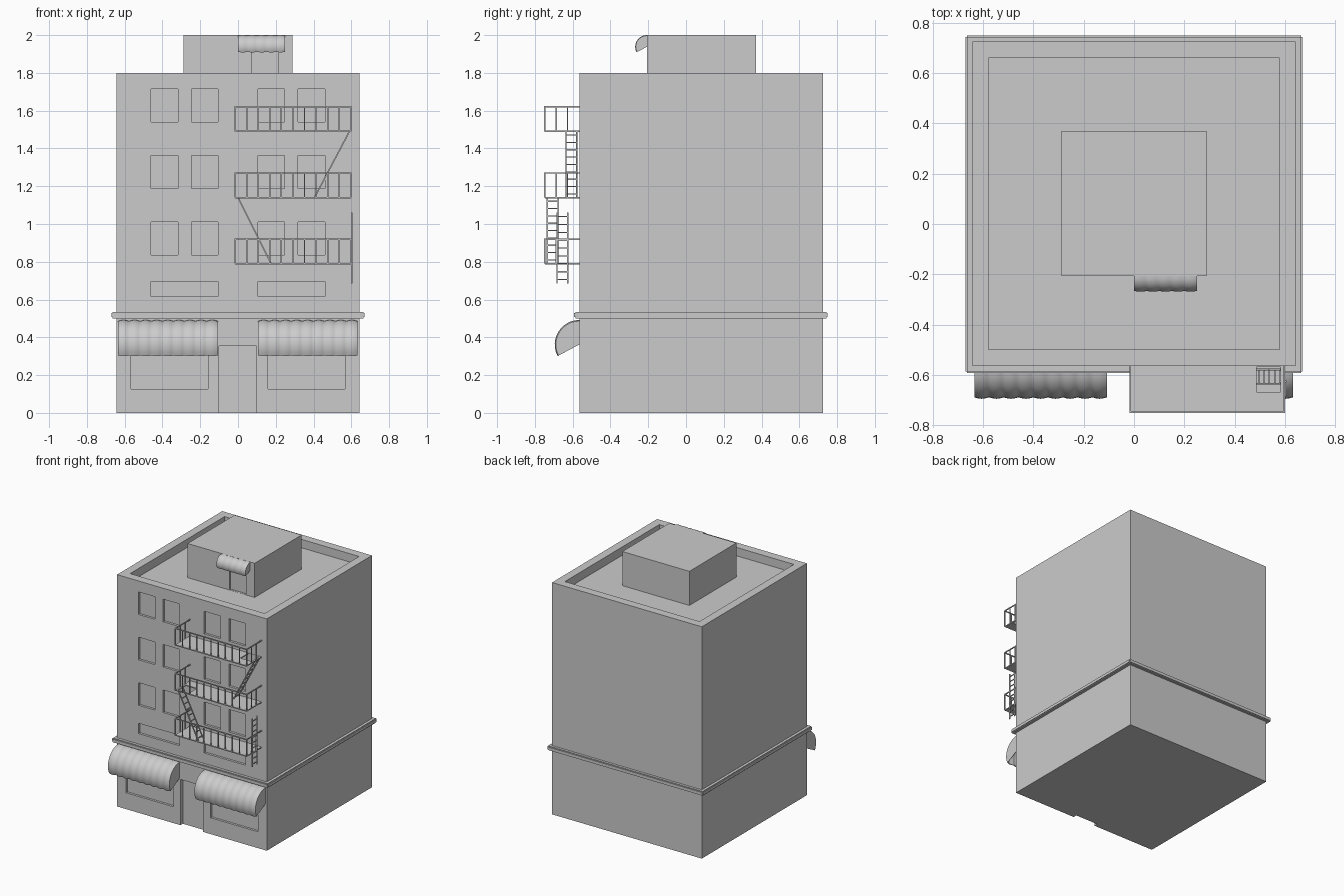
import bpy, bmesh, math
from mathutils import Vector, Matrix

if "Cube" in bpy.data.objects:
    bpy.data.objects.remove(bpy.data.objects["Cube"])

FRONT, BACK, HALF = -0.565, 0.725, 0.643


def add_box(bm, x0, x1, y0, y1, z0, z1):
    m = Matrix.Translation(((x0 + x1) / 2, (y0 + y1) / 2, (z0 + z1) / 2)) @ \
        Matrix.Diagonal((x1 - x0, y1 - y0, z1 - z0, 1))
    bmesh.ops.create_cube(bm, size=1, matrix=m)


def add_bar(bm, a, b, t=0.007):
    a, b = Vector(a), Vector(b)
    d = b - a
    m = Matrix.Translation((a + b) / 2) @ d.to_track_quat('Z', 'Y').to_matrix().to_4x4() @ \
        Matrix.Diagonal((t, t, d.length, 1))
    bmesh.ops.create_cube(bm, size=1, matrix=m)


def finish(bm, name):
    bmesh.ops.recalc_face_normals(bm, faces=bm.faces)
    me = bpy.data.meshes.new(name)
    bm.to_mesh(me)
    bm.free()
    ob = bpy.data.objects.new(name, me)
    bpy.context.collection.objects.link(ob)
    return ob


def apply_mod(ob, mod):
    bpy.ops.object.select_all(action='DESELECT')
    bpy.context.view_layer.objects.active = ob
    ob.select_set(True)
    bpy.ops.object.modifier_apply(modifier=mod.name)


def box_with_recesses(name, box, recesses):
    bm = bmesh.new()
    add_box(bm, *box)
    ob = finish(bm, name)
    bm = bmesh.new()
    for r in recesses:
        add_box(bm, *r)
    cutter = finish(bm, name + "_cutter")
    cutter.hide_render = True
    mod = ob.modifiers.new("Recess", 'BOOLEAN')
    mod.operation, mod.solver, mod.object = 'DIFFERENCE', 'EXACT', cutter
    apply_mod(ob, mod)
    bpy.data.objects.remove(cutter)
    return ob


# Main block with windows, sign panels, shop fronts, door and sunken roof
def wall_cut(x0, x1, z0, z1, depth=0.018):
    return (x0, x1, FRONT - 0.1, FRONT + depth, z0, z1)


cuts = [(-0.578, 0.578, -0.498, 0.66, 1.735, 2.1), wall_cut(-0.1, 0.097, -0.1, 0.355, 0.03)]
for s in (-1, 1):
    def mirrored(a, b, z0, z1):
        cuts.append(wall_cut(*sorted((s * a, s * b)), z0, z1))
    for z in (0.835, 1.188, 1.54):
        mirrored(0.105, 0.247, z, z + 0.175)
        mirrored(0.317, 0.46, z, z + 0.175)
    mirrored(0.105, 0.46, 0.615, 0.695)
    mirrored(0.16, 0.567, 0.127, 0.43)
box_with_recesses("building", (-HALF, HALF, FRONT, BACK, 0, 1.8), cuts)

# Rooftop stair house with door
box_with_recesses("stair_house", (-0.288, 0.288, -0.207, 0.37, 1.73, 2.0),
                  [(0.072, 0.215, -0.3, -0.192, 1.736, 1.935)])

# Ledge around the building above the shops
bm = bmesh.new()
add_box(bm, -0.67, 0.67, -0.592, 0.75, 0.501, 0.534)
bmesh.ops.bevel(bm, geom=list(bm.edges), offset=0.006, segments=2, affect='EDGES')
finish(bm, "ledge")


# Scalloped quarter-round awnings
def awning(name, x0, x1, y, z, radius, waves, steps=6, arc=12):
    bm = bmesh.new()
    n = waves * steps
    rows = []
    for i in range(n + 1):
        x = x0 + (x1 - x0) * i / n
        r = radius * (0.955 + 0.045 * abs(math.sin(math.pi * i / steps)))
        rows.append([bm.verts.new((x, y - r * math.cos(t), z + r * math.sin(t)))
                     for t in (math.radians(90 - 118 * j / arc) for j in range(arc + 1))])
    for a, b in zip(rows, rows[1:]):
        for j in range(arc):
            bm.faces.new((a[j], b[j], b[j + 1], a[j + 1]))
    for row, x in ((rows[0], x0), (rows[-1], x1)):
        c = bm.verts.new((x, y, z))
        for j in range(arc):
            bm.faces.new((c, row[j], row[j + 1]))
    ob = finish(bm, name)
    mod = ob.modifiers.new("Thickness", 'SOLIDIFY')
    mod.thickness, mod.offset = 0.004, -1
    apply_mod(ob, mod)
    bpy.ops.object.shade_smooth_by_angle(angle=math.radians(35))


awning("left_awning", -0.635, -0.107, FRONT, 0.362, 0.13, 9)
awning("right_awning", 0.107, 0.632, FRONT, 0.362, 0.13, 9)
awning("roof_awning", 0.0, 0.25, -0.207, 1.938, 0.062, 5)

# Fire escape landings with hatch holes
X0, X1, Y0 = -0.015, 0.597, -0.747
LEVELS = (0.79, 1.14, 1.49)
hatches = (None, (0.0, 0.096, -0.74, -0.64), (0.487, 0.583, -0.668, -0.568))
bm = bmesh.new()
for z, h in zip(LEVELS, hatches):
    lo, hi = z - 0.004, z + 0.004
    if h:
        a, b, c, d = h
        add_box(bm, X0, a, Y0, FRONT, lo, hi)
        add_box(bm, b, X1, Y0, FRONT, lo, hi)
        add_box(bm, a, b, Y0, c, lo, hi)
        add_box(bm, a, b, d, FRONT, lo, hi)
    else:
        add_box(bm, X0, X1, Y0, FRONT, lo, hi)
finish(bm, "fire_escape_landings")

# Fire escape railings
bm = bmesh.new()
for z in LEVELS:
    top = z + 0.13
    add_bar(bm, (X0, Y0, top), (X1, Y0, top))
    for i in range(11):
        x = X0 + (X1 - X0) * i / 10
        add_bar(bm, (x, Y0, z), (x, Y0, top))
    for x in (X0, X1):
        add_bar(bm, (x, Y0, top), (x, FRONT, top))
        for y in (-0.687, -0.627):
            add_bar(bm, (x, y, z), (x, y, top))
finish(bm, "fire_escape_railings")


# Fire escape ladders
def ladder(name, top, bottom, y0, y1, rungs):
    bm = bmesh.new()
    a, b = Vector((top[0], 0, top[1])), Vector((bottom[0], 0, bottom[1]))
    for y in (y0, y1):
        o = Vector((0, y, 0))
        add_bar(bm, a + o, b + o)
    for i in range(rungs):
        p = a.lerp(b, (i + 0.5) / rungs)
        add_bar(bm, (p.x, y0, p.z), (p.x, y1, p.z), 0.006)
    finish(bm, name)


ladder("upper_ladder", (0.59, 1.49), (0.405, 1.14), -0.635, -0.578, 9)
ladder("middle_ladder", (0.0, 1.14), (0.175, 0.79), -0.735, -0.677, 9)
ladder("lower_ladder", (0.602, 1.06), (0.602, 0.685), -0.683, -0.626, 9)
